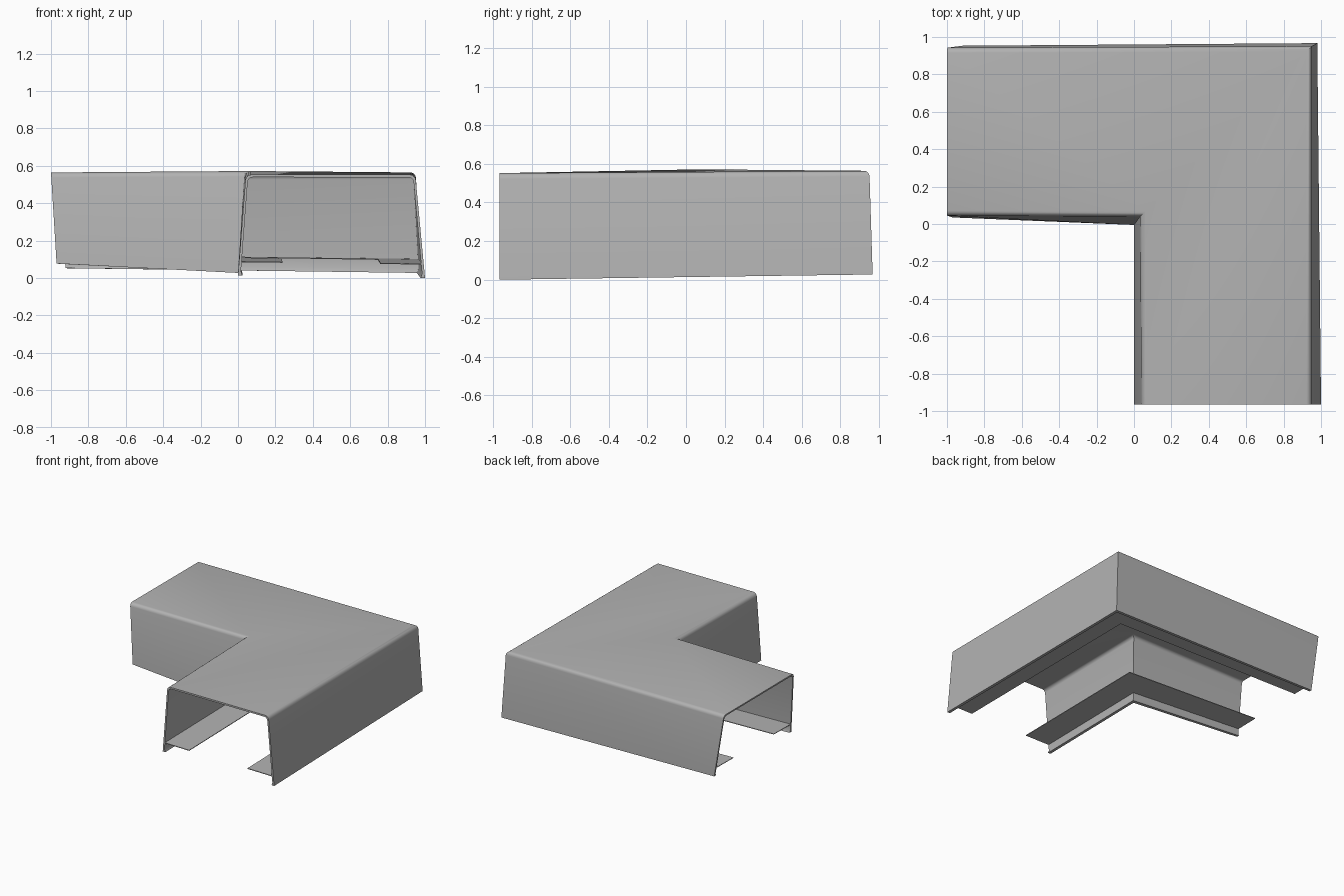
import bpy, bmesh, math
from mathutils import Vector

cube = bpy.data.objects.get("Cube")
if cube:
    bpy.data.objects.remove(cube, do_unlink=True)

grey = bpy.data.materials.new("plain_grey")
grey.use_nodes = True
colour = (0.45, 0.45, 0.45, 1)
grey.diffuse_color = colour
grey.node_tree.nodes["Principled BSDF"].inputs["Base Color"].default_value = colour


def arc(u, v, ru, rv, steps=4):
    """Quarter round from the wall up to the top."""
    angles = [math.pi / 2 * i / steps for i in range(steps + 1)]
    return [(u - ru * math.cos(a), v + rv * math.sin(a)) for a in angles]


def mirror(points):
    return [(1 - u, v) for u, v in reversed(points)]


# Half of the channel section: u runs across, v runs up, both from 0 to 1
outside = [(0, 0)] + arc(0.03, 0.945, 0.03, 0.055)
inside = arc(0.04, 0.93, 0.026, 0.045)[::-1]
flange = [(0.014, 0.14), (0.235, 0.14), (0.235, 0.13), (0.014, 0.13)]
lip = [(0.014, 0.04), (0.024, 0)]
inside += flange + lip
section = outside + mirror(outside) + mirror(inside) + inside

# Each station: inner bottom, outer bottom, inner top, outer top
stations = [
    [(0.0, -0.965, 0.022), (1.0, -0.965, 0.008),
     (0.042, -0.965, 0.56), (0.948, -0.965, 0.56)],
    [(0.0, -0.005, 0.035), (0.98, 0.967, 0.035),
     (0.035, 0.042, 0.58), (0.95, 0.95, 0.572)],
    [(-0.97, 0.035, 0.085), (-0.92, 0.953, 0.06),
     (-1.0, 0.045, 0.572), (-1.0, 0.942, 0.57)],
]


def place(station, u, v):
    a, b, c, d = map(Vector, station)
    return a.lerp(b, u).lerp(c.lerp(d, u), v)


# Sweep the section round the corner and close the cut ends
bm = bmesh.new()
rings = [[bm.verts.new(place(s, u, v)) for u, v in section] for s in stations]
for r, q in zip(rings, rings[1:]):
    for i in range(len(r)):
        j = (i + 1) % len(r)
        bm.faces.new((r[i], r[j], q[j], q[i]))
bm.faces.new(rings[0])
bm.faces.new(rings[-1][::-1])
bmesh.ops.recalc_face_normals(bm, faces=bm.faces[:])
lowest = min(v.co.z for v in bm.verts)
bmesh.ops.translate(bm, verts=bm.verts[:], vec=(0, 0, -lowest))

mesh = bpy.data.meshes.new("corner_cover")
bm.to_mesh(mesh)
bm.free()
mesh.materials.append(grey)
cover = bpy.data.objects.new("corner_cover", mesh)
bpy.context.collection.objects.link(cover)
bpy.ops.object.select_all(action="DESELECT")
cover.select_set(True)
bpy.context.view_layer.objects.active = cover
bpy.ops.object.shade_smooth_by_angle(angle=math.radians(35))
